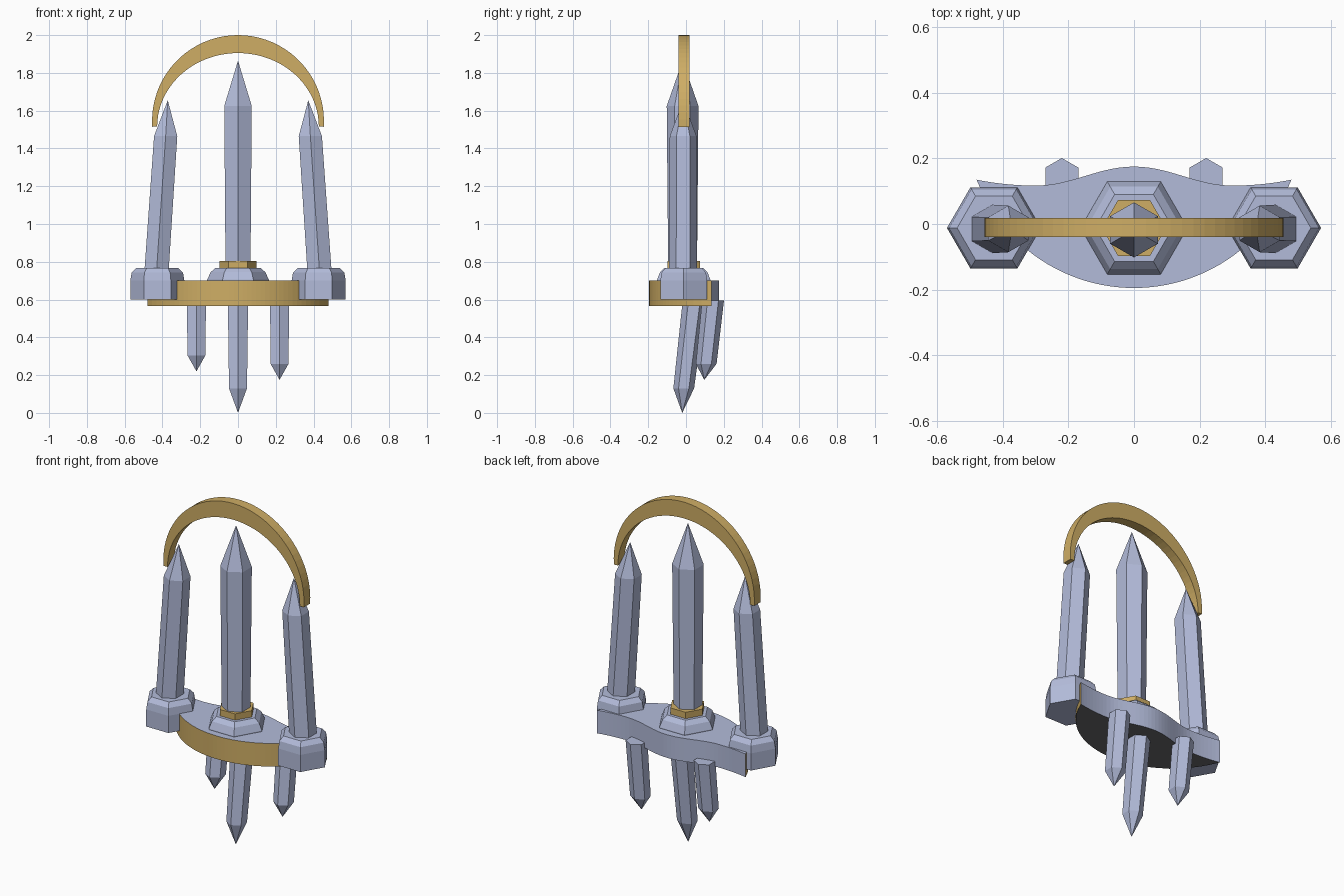
import bpy, bmesh, math
from mathutils import Vector

if "Cube" in bpy.data.objects:
    bpy.data.objects.remove(bpy.data.objects["Cube"])


def material(name, rgb):
    m = bpy.data.materials.new(name)
    m.diffuse_color = (*rgb, 1)
    m.use_nodes = True
    m.node_tree.nodes["Principled BSDF"].inputs["Base Color"].default_value = m.diffuse_color
    return m


BLUE = material("pale_blue_stone", (0.45, 0.50, 0.70))
GOLD = material("gold", (0.62, 0.42, 0.13))
DARK = material("dark_grey", (0.14, 0.14, 0.15))


def finish(name, bm, mats):
    bmesh.ops.recalc_face_normals(bm, faces=bm.faces)
    me = bpy.data.meshes.new(name)
    bm.to_mesh(me)
    bm.free()
    for m in mats:
        me.materials.append(m)
    ob = bpy.data.objects.new(name, me)
    bpy.context.collection.objects.link(ob)
    return ob


def hex_loft(name, rings, mat, turn=0.0, tip=None):
    """Stack of hexagons (x, y, z, radius), capped or ending in a point."""
    bm = bmesh.new()
    loops = [[bm.verts.new((x + r * math.cos(turn + i * math.pi / 3),
                            y + r * math.sin(turn + i * math.pi / 3), z))
              for i in range(6)] for x, y, z, r in rings]
    for a, b in zip(loops, loops[1:]):
        for i in range(6):
            j = (i + 1) % 6
            bm.faces.new((a[i], a[j], b[j], b[i]))
    bm.faces.new(loops[0])
    if tip:
        t = bm.verts.new(tip)
        for i in range(6):
            bm.faces.new((loops[-1][i], loops[-1][(i + 1) % 6], t))
    else:
        bm.faces.new(loops[-1])
    return finish(name, bm, [mat])


# Platform: circular front edge, wavy back edge, gold front and dark underside
def back_y(x):
    x = abs(x)
    if x < 0.3:
        return 0.117 + 0.029 * (1 + math.cos(math.pi * x / 0.3))
    return 0.117 + 0.018 * ((x - 0.3) / 0.18) ** 2


W, R, N = 0.48, 0.514, 40
xs = [-W + 2 * W * i / N for i in range(N + 1)]
front = [(x, 0.319 - math.sqrt(R * R - x * x)) for x in xs]
back = [(x, back_y(x)) for x in reversed(xs[1:-1])]
bm = bmesh.new()
outline = front + back
low = [bm.verts.new((x, y, 0.565)) for x, y in outline]
top = [bm.verts.new((x, y, 0.70)) for x, y in outline]
bm.faces.new(top)
bm.faces.new(low).material_index = 2
for i in range(len(outline)):
    j = (i + 1) % len(outline)
    f = bm.faces.new((low[i], low[j], top[j], top[i]))
    f.material_index = 1 if i < N else 0
finish("platform", bm, [BLUE, GOLD, DARK])

# Middle socket, collar and tall spike
Y = -0.012
hex_loft("middle_socket", [(0, Y, 0.69, 0.163), (0, Y, 0.705, 0.163),
                           (0, Y, 0.745, 0.145), (0, Y, 0.768, 0.118)], BLUE)
hex_loft("middle_collar", [(0, Y, 0.76, 0.098), (0, Y, 0.805, 0.098)], GOLD)
hex_loft("middle_spike", [(0, -0.018, 0.74, 0.076), (0, -0.018, 1.625, 0.084)],
         BLUE, math.pi / 6, (0, -0.018, 1.865))

# Side sockets and inward-leaning spikes
for side, s in (("left", -1), ("right", 1)):
    x = s * 0.427
    hex_loft(side + "_socket", [(x, Y, 0.60, 0.143), (x, Y, 0.70, 0.143),
                                (x, Y, 0.742, 0.136), (x, Y, 0.767, 0.112)], BLUE)
    hex_loft(side + "_spike", [(s * 0.432, -0.015, 0.74, 0.074),
                               (s * 0.383, -0.015, 1.465, 0.071)],
             BLUE, math.pi / 6, (s * 0.372, -0.015, 1.655))

# Hanging crystals, leaning backwards at the top
hex_loft("middle_hanging_crystal", [(0, 0.045, 0.60, 0.062), (0, -0.012, 0.13, 0.055)],
         BLUE, math.pi / 6, (0, -0.02, 0.0))
for side, x, tip_z in (("left", -0.22, 0.22), ("right", 0.22, 0.175)):
    hex_loft(side + "_hanging_crystal",
             [(x, 0.143, 0.595, 0.058), (x, 0.107, tip_z + 0.085, 0.055)],
             BLUE, math.pi / 6, (x, 0.097, tip_z))

# Gold crescent arch
bm = bmesh.new()
M = 40
sections = []
for i in range(M + 1):
    a = math.pi * i / M
    t = math.radians(-3.8) + math.radians(187.6) * i / M
    ox, oz = 0.455 * math.cos(t), 1.545 + 0.455 * math.sin(t)
    ix, iz = 0.428 * math.cos(a), 1.515 + 0.39 * math.sin(a)
    sections.append([bm.verts.new(p) for p in (
        (ox, -0.040, oz), (ox, 0.018, oz), (ix, 0.018, iz), (ix, -0.040, iz))])
for p, q in zip(sections, sections[1:]):
    for k in range(4):
        n = (k + 1) % 4
        bm.faces.new((p[k], p[n], q[n], q[k]))
bm.faces.new(sections[0])
bm.faces.new(sections[-1])
finish("arch", bm, [GOLD])
